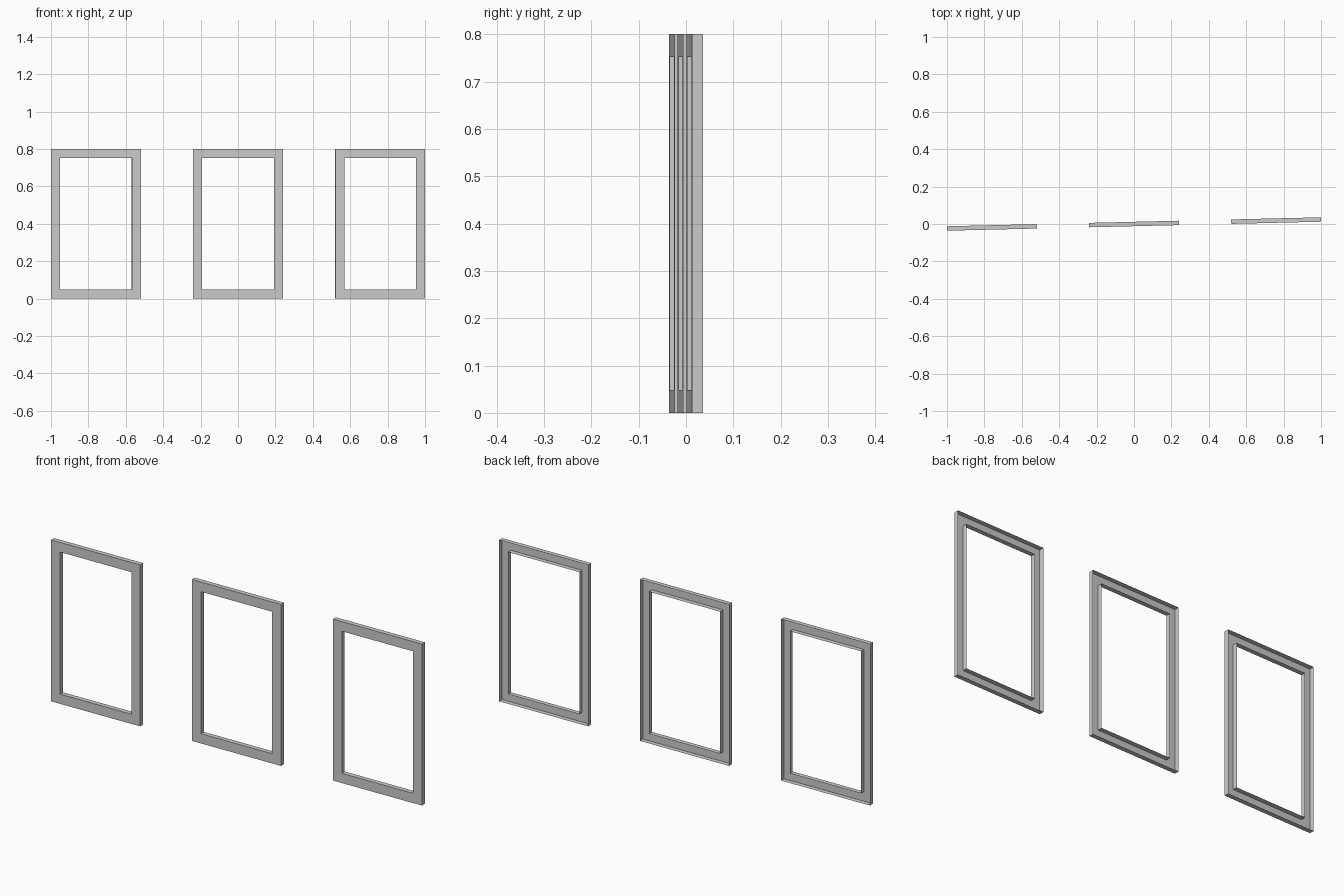
import bpy, bmesh, math

if "Cube" in bpy.data.objects:
    bpy.data.objects.remove(bpy.data.objects["Cube"])

W, H, RAIL, T = 0.48, 0.80, 0.048, 0.0235   # frame width, height, border, depth
ANGLE = math.atan(0.024)                    # slight turn of the whole row


def rectangle(bm, inset, y):
    """Ring of four corners, inset from the outer outline, at depth y."""
    x, lo, hi = W / 2 - inset, inset, H - inset
    return [bm.verts.new(p) for p in ((-x, y, lo), (x, y, lo), (x, y, hi), (-x, y, hi))]


def frame(name, offset):
    # Pressed shell frame: outer wall, flat front, inner wall, open hollow back
    bm = bmesh.new()
    profile = [(0, T / 2), (0, -T / 2), (RAIL, -T / 2), (RAIL, T / 2)]
    rings = [rectangle(bm, inset, y) for inset, y in profile]
    for a, b in zip(rings, rings[1:]):
        for i in range(4):
            j = (i + 1) % 4
            bm.faces.new((a[i], a[j], b[j], b[i]))
    # Make the front plate face -y
    bm.normal_update()
    front = next(f for f in bm.faces if abs(f.normal.y) > 0.9)
    if front.normal.y > 0:
        bmesh.ops.reverse_faces(bm, faces=bm.faces[:])
    mesh = bpy.data.meshes.new(name)
    bm.to_mesh(mesh)
    bm.free()
    obj = bpy.data.objects.new(name, mesh)
    obj.location = (offset * math.cos(ANGLE), offset * math.sin(ANGLE), 0)
    obj.rotation_euler.z = ANGLE
    bpy.context.collection.objects.link(obj)


# Row of three frames
for name, offset in (("left_frame", -0.76), ("middle_frame", 0), ("right_frame", 0.76)):
    frame(name, offset)
